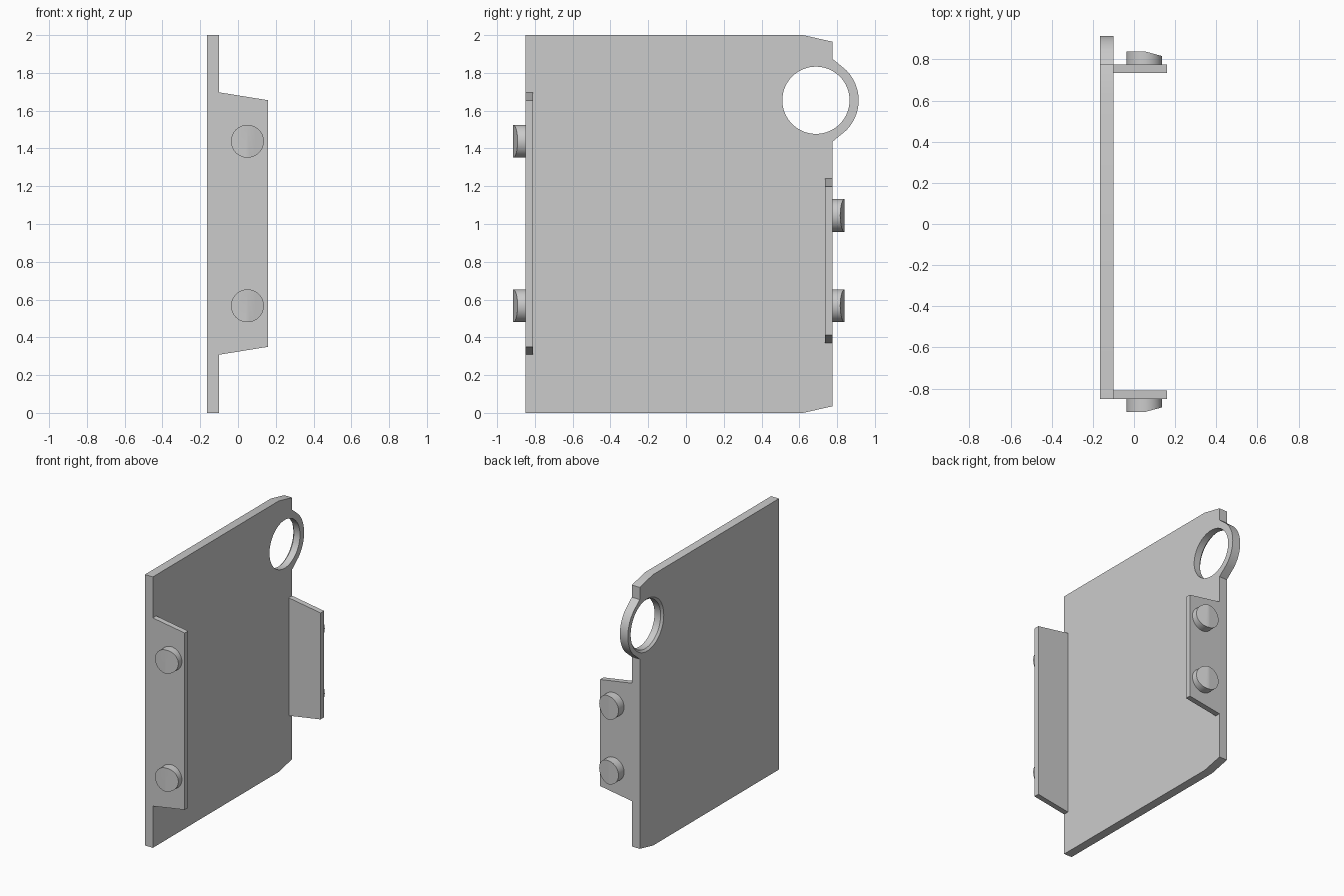
import bpy, bmesh, math
from mathutils import Vector

if "Cube" in bpy.data.objects:
    bpy.data.objects.remove(bpy.data.objects["Cube"])

GREY = (0.6, 0.6, 0.6, 1)
grey = bpy.data.materials.new("plain grey")
grey.use_nodes = True
grey.diffuse_color = GREY
grey.node_tree.nodes["Principled BSDF"].inputs["Base Color"].default_value = GREY

BACK, FACE, LIP = -0.165, -0.10, 0.16     # plate back, plate face, flange edge in x
FRONT_Y, REAR_Y, SHEET = -0.85, 0.775, 0.04
EYE_Y, EYE_Z, EYE_R, HOLE_R = 0.688, 1.655, 0.226, 0.178
PEG_X, PEG_R, PEG_H = 0.05, 0.087, 0.065


def finish(name, bm, smooth=False):
    bmesh.ops.recalc_face_normals(bm, faces=bm.faces)
    mesh = bpy.data.meshes.new(name)
    bm.to_mesh(mesh)
    bm.free()
    mesh.materials.append(grey)
    obj = bpy.data.objects.new(name, mesh)
    bpy.context.collection.objects.link(obj)
    if smooth:
        shade(obj)
    return obj


def shade(obj):
    bpy.ops.object.select_all(action='DESELECT')
    obj.select_set(True)
    bpy.context.view_layer.objects.active = obj
    bpy.ops.object.shade_smooth_by_angle(angle=math.radians(25))


def prism(name, points, offset):
    bm = bmesh.new()
    face = bm.faces.new([bm.verts.new(p) for p in points])
    new = bmesh.ops.extrude_face_region(bm, geom=[face])["geom"]
    bmesh.ops.translate(bm, vec=offset, verts=[v for v in new if isinstance(v, bmesh.types.BMVert)])
    return finish(name, bm)


def lathe_x(name, sections, y, z, n=64):
    """Closed solid of circular sections (x, radius) along x."""
    bm = bmesh.new()
    rings = []
    for x, r in sections:
        angles = [2 * math.pi * i / n for i in range(n)]
        rings.append([bm.verts.new((x, y + r * math.cos(a), z + r * math.sin(a))) for a in angles])
    for a, b in zip(rings, rings[1:]):
        for i in range(n):
            j = (i + 1) % n
            bm.faces.new((a[i], a[j], b[j], b[i]))
    bm.faces.new(rings[0])
    bm.faces.new(rings[-1])
    return finish(name, bm)


# Main plate: clipped rear corners and a round eye on the rear edge
arc = [math.radians(-45 + 90 * i / 20) for i in range(21)]
outline = [(FRONT_Y, 0), (0.62, 0), (REAR_Y, 0.035), (REAR_Y, EYE_Z - 0.22)]
outline += [(EYE_Y + EYE_R * math.cos(a), EYE_Z + EYE_R * math.sin(a)) for a in arc]
outline += [(REAR_Y, EYE_Z + 0.22), (REAR_Y, 1.965), (0.62, 2), (FRONT_Y, 2)]
plate = prism("plate", [(BACK, y, z) for y, z in outline], Vector((FACE - BACK, 0, 0)))

# Eye hole with a bevelled rim on the plate's back
cutter = lathe_x("hole_cutter", [(BACK - 0.03, HOLE_R + 0.045), (BACK + 0.015, HOLE_R),
                                 (FACE + 0.05, HOLE_R)], EYE_Y, EYE_Z)
cutter.hide_render = True
cut = plate.modifiers.new("hole", 'BOOLEAN')
cut.operation, cut.solver, cut.object = 'DIFFERENCE', 'EXACT', cutter
bpy.context.view_layer.objects.active = plate
bpy.ops.object.modifier_apply(modifier=cut.name)
bpy.data.objects.remove(cutter)
shade(plate)


# Tapered side flanges folded off the plate
def flange(name, y, inward, low, high):
    taper = 0.042
    shape = [(FACE, low), (LIP, low + taper), (LIP, high - taper), (FACE, high)]
    prism(name, [(x, y, z) for x, z in shape], Vector((0, inward * SHEET, 0)))


flange("front_flange", FRONT_Y, 1, 0.308, 1.697)
flange("rear_flange", REAR_Y, -1, 0.37, 1.24)


# Round pegs whose outer half is cut to a slope
def peg(name, y, side, z, n=48):
    bm = bmesh.new()
    angles = [2 * math.pi * i / n for i in range(n)]
    base = [bm.verts.new((PEG_X + PEG_R * math.cos(a), y, z + PEG_R * math.sin(a))) for a in angles]
    tip = [bm.verts.new(v.co + Vector((0, side * PEG_H, 0))) for v in base]
    bm.faces.new(base)
    bm.faces.new(tip)
    for i in range(n):
        j = (i + 1) % n
        bm.faces.new((base[i], base[j], tip[j], tip[i]))
    geom = bm.verts[:] + bm.edges[:] + bm.faces[:]
    bmesh.ops.bisect_plane(bm, geom=geom, dist=1e-5, plane_co=(PEG_X, y + side * PEG_H, z),
                           plane_no=(0.27, side, 0), clear_outer=True)
    bmesh.ops.holes_fill(bm, edges=[e for e in bm.edges if e.is_boundary], sides=0)
    finish(name, bm, smooth=True)


peg("front_upper_peg", FRONT_Y, -1, 1.438)
peg("front_lower_peg", FRONT_Y, -1, 0.567)
peg("rear_upper_peg", REAR_Y, 1, 1.045)
peg("rear_lower_peg", REAR_Y, 1, 0.567)
